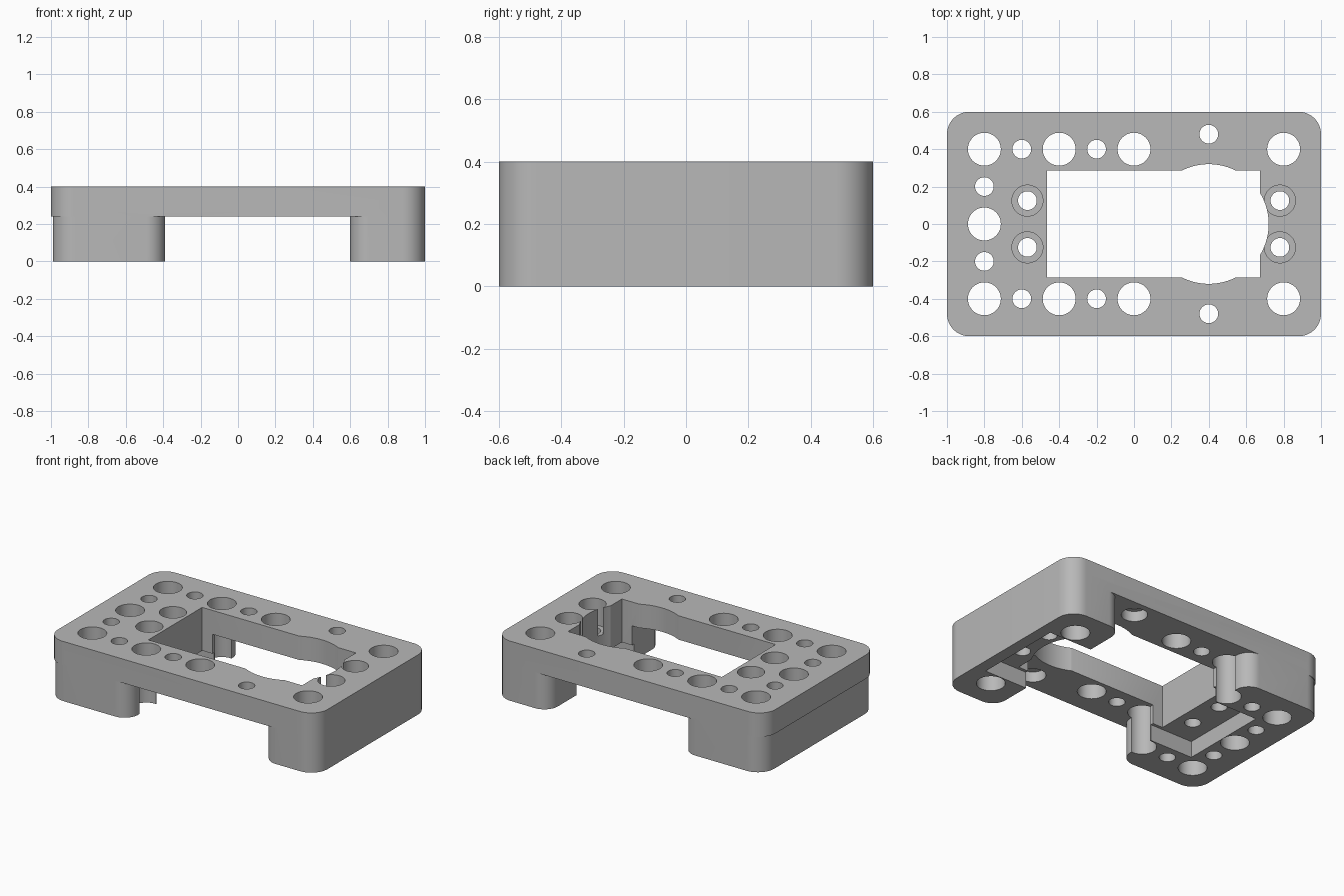
import bpy, bmesh, math

cube = bpy.data.objects.get("Cube")
if cube:
    bpy.data.objects.remove(cube, do_unlink=True)

grey = bpy.data.materials.new("plain grey")
grey.use_nodes = True
GREY = (0.48, 0.48, 0.48, 1)
grey.diffuse_color = GREY
grey.node_tree.nodes["Principled BSDF"].inputs["Base Color"].default_value = GREY


def prisms(name, items):
    """One object made of upright prisms; each item is (outline, bottom, top)."""
    bm = bmesh.new()
    for outline, z0, z1 in items:
        face = bm.faces.new([bm.verts.new((x, y, z0)) for x, y in outline])
        ext = bmesh.ops.extrude_face_region(bm, geom=[face])
        for v in ext["geom"]:
            if isinstance(v, bmesh.types.BMVert):
                v.co.z = z1
    bmesh.ops.recalc_face_normals(bm, faces=bm.faces)
    mesh = bpy.data.meshes.new(name)
    bm.to_mesh(mesh)
    bm.free()
    mesh.materials.append(grey)
    ob = bpy.data.objects.new(name, mesh)
    bpy.context.collection.objects.link(ob)
    return ob


def circle(x, y, r, n=48):
    return [(x + r * math.cos(2 * math.pi * i / n), y + r * math.sin(2 * math.pi * i / n))
            for i in range(n)]


def box(x0, x1, y):
    return [(x0, -y), (x1, -y), (x1, y), (x0, y)]


def rounded(x0, x1, y, r_low, r_high, n=12):
    """Rectangle with one corner radius at its low-x end and one at its high-x end."""
    pts = []
    for k, (sx, sy) in enumerate([(1, 1), (-1, 1), (-1, -1), (1, -1)]):
        r = r_high if sx > 0 else r_low
        cx = x1 - r if sx > 0 else x0 + r
        for i in range(n + 1):
            a = math.pi / 2 * (k + i / n)
            pts.append((cx + r * math.cos(a), sy * (y - r) + r * math.sin(a)))
    return pts


def combine(target, other, operation):
    mod = target.modifiers.new(operation.lower(), "BOOLEAN")
    mod.object, mod.operation, mod.solver = other, operation, "EXACT"
    bpy.context.view_layer.objects.active = target
    bpy.ops.object.modifier_apply(modifier=mod.name)
    bpy.data.objects.remove(other, do_unlink=True)


# Plate with a leg at each end
PLATE_Z, TOP, PAD_Z = 0.24, 0.4, 0.11
body = prisms("mounting_bracket", [(rounded(-1, 1, 0.6, 0.12, 0.12), PLATE_Z, TOP)])
legs = prisms("legs", [(rounded(-0.99, -0.39, 0.6, 0.12, 0.1), 0, 0.3),
                       (rounded(0.6, 1, 0.6, 0.1, 0.12), 0, 0.3)])
combine(body, legs, "UNION")

# Pockets under the legs, leaving raised screw pads
pockets = prisms("pockets", [(box(-0.71, -0.3, 0.305), -0.1, PAD_Z),
                             (box(0.5, 0.92, 0.305), -0.1, PAD_Z)])
combine(body, pockets, "DIFFERENCE")

# Central window with a round bulge
combine(body, prisms("window", [(box(-0.465, 0.675, 0.285), -0.1, 0.5)]), "DIFFERENCE")
combine(body, prisms("round_window", [(circle(0.4, 0, 0.32, 96), -0.1, 0.5)]), "DIFFERENCE")

# Through holes, mirrored front to back
BIG, SMALL = 0.088, 0.05
holes = [(-0.8, 0, BIG)]
for s in (-1, 1):
    holes += [(x, s * 0.4, BIG) for x in (-0.8, -0.4, 0, 0.8)]
    holes += [(x, s * 0.4, SMALL) for x in (-0.6, -0.2)]
    holes += [(x, s * 0.125, SMALL) for x in (-0.57, 0.78)]
    holes += [(-0.8, s * 0.2, SMALL), (0.4, s * 0.48, SMALL)]
combine(body, prisms("holes", [(circle(*h), -0.1, 0.5) for h in holes]), "DIFFERENCE")

# Screw head recesses: from above on the pads, from below on the side rails
recesses = []
for s in (-1, 1):
    recesses += [(circle(x, s * 0.125, 0.083), 0.22, 0.5) for x in (-0.57, 0.78)]
    recesses.append((circle(0.4, s * 0.48, 0.08), 0.1, 0.31))
combine(body, prisms("recesses", recesses), "DIFFERENCE")

# Smooth curved walls, sharp edges
bpy.ops.object.select_all(action="DESELECT")
body.select_set(True)
bpy.context.view_layer.objects.active = body
bpy.ops.object.shade_smooth_by_angle(angle=math.radians(30))
